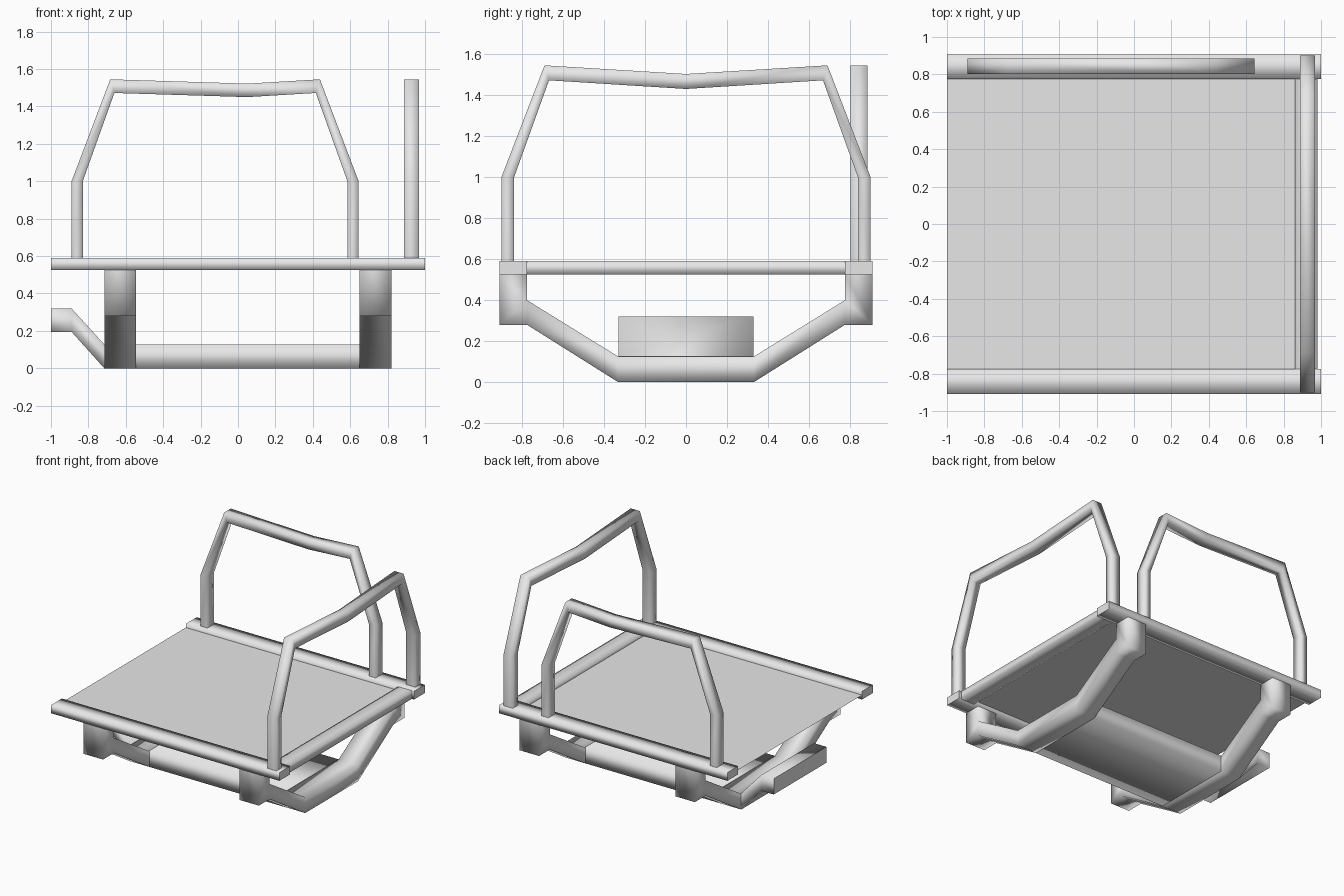
import bpy
import bmesh

cube = bpy.data.objects.get("Cube")
if cube:
    bpy.data.objects.remove(cube, do_unlink=True)

grey = bpy.data.materials.new("light_grey")
grey.use_nodes = True
grey.diffuse_color = (0.8, 0.8, 0.8, 1)
grey.node_tree.nodes["Principled BSDF"].inputs["Base Color"].default_value = (0.8, 0.8, 0.8, 1)


def finish(name, bm):
    bmesh.ops.remove_doubles(bm, verts=bm.verts, dist=0.0005)
    bmesh.ops.recalc_face_normals(bm, faces=bm.faces)
    mesh = bpy.data.meshes.new(name)
    bm.to_mesh(mesh)
    bm.free()
    mesh.materials.append(grey)
    obj = bpy.data.objects.new(name, mesh)
    bpy.context.collection.objects.link(obj)
    return obj


def tube(name, pairs, low, high, axis):
    """Square smooth tube: pairs of edge points in a plane, deep along axis."""
    def place(p, d):
        return (d, p[0], p[1]) if axis == "x" else (p[0], d, p[1])

    bm = bmesh.new()
    rings = []
    for a, b in pairs:
        corners = [(a, low), (b, low), (b, high), (a, high)]
        rings.append([bm.verts.new(place(p, d)) for p, d in corners])
    for r, s in zip(rings, rings[1:]):
        for i in range(4):
            j = (i + 1) % 4
            bm.faces.new((r[i], r[j], s[j], s[i])).smooth = True
    # flat end caps with sharp rims
    for ring in (rings[0], rings[-1]):
        cap = bm.faces.new(ring)
        for edge in cap.edges:
            edge.smooth = False
    bmesh.ops.dissolve_degenerate(bm, edges=bm.edges, dist=0.0005)
    return finish(name, bm)


def mirrored(half, centre=0.0):
    """Continue a half profile on the other side of its centre."""
    flip = [tuple((2 * centre - u, v) for u, v in pair) for pair in reversed(half)]
    return half + flip


# deck sheet
bm = bmesh.new()
corners = [(-1, -0.8), (0.9, -0.8), (0.9, 0.8), (-1, 0.8)]
bm.faces.new([bm.verts.new((x, y, 0.56)) for x, y in corners])
finish("deck", bm)

# rails around the deck
Z0, Z1 = 0.525, 0.59
for name, y0, y1 in (("front_rail", -0.91, -0.775), ("back_rail", 0.775, 0.91)):
    tube(name, [((-1, Z0), (-1, Z1)), ((1, Z0), (1, Z1))], y0, y1, "y")
tube("end_rail", [((-0.775, Z0), (-0.775, Z1)), ((0.775, Z0), (0.775, Z1))], 0.86, 0.98, "x")

# two cradle frames under the deck
cradle = mirrored([
    ((-0.775, Z0), (-0.91, Z0)),
    ((-0.775, 0.40), (-0.91, 0.28)),
    ((-0.775, 0.40), (-0.775, 0.28)),
    ((-0.33, 0.125), (-0.33, 0)),
])
for name, x0, x1 in (("right_cradle", -0.715, -0.545), ("left_cradle", 0.65, 0.82)):
    tube(name, cradle, x0, x1, "x")

# low tray between the cradles, and the raised step at the end
tube("tray", [((-0.545, 0), (-0.545, 0.128)), ((0.65, 0), (0.65, 0.128))], -0.33, 0.33, "y")
tube("step", [((-0.715, 0), (-0.715, 0.128)), ((-0.89, 0.195), (-0.89, 0.32)),
              ((-1, 0.195), (-1, 0.32))], -0.33, 0.33, "y")

# hand hoops above the deck
end_hoop = mirrored([
    ((-0.90, 0.57), (-0.838, 0.57)),
    ((-0.90, 1.0), (-0.838, 1.0)),
    ((-0.69, 1.545), (-0.668, 1.472)),
    ((0, 1.503), (0, 1.43)),
])
tube("end_hoop", end_hoop, 0.887, 0.967, "x")

side_hoop = mirrored([
    ((-0.89, 0.57), (-0.83, 0.57)),
    ((-0.89, 1.0), (-0.83, 1.0)),
    ((-0.683, 1.545), (-0.661, 1.472)),
], -0.1225)
side_hoop.insert(3, ((0.05, 1.522), (0.05, 1.45)))
tube("side_hoop", side_hoop, 0.803, 0.885, "y")
